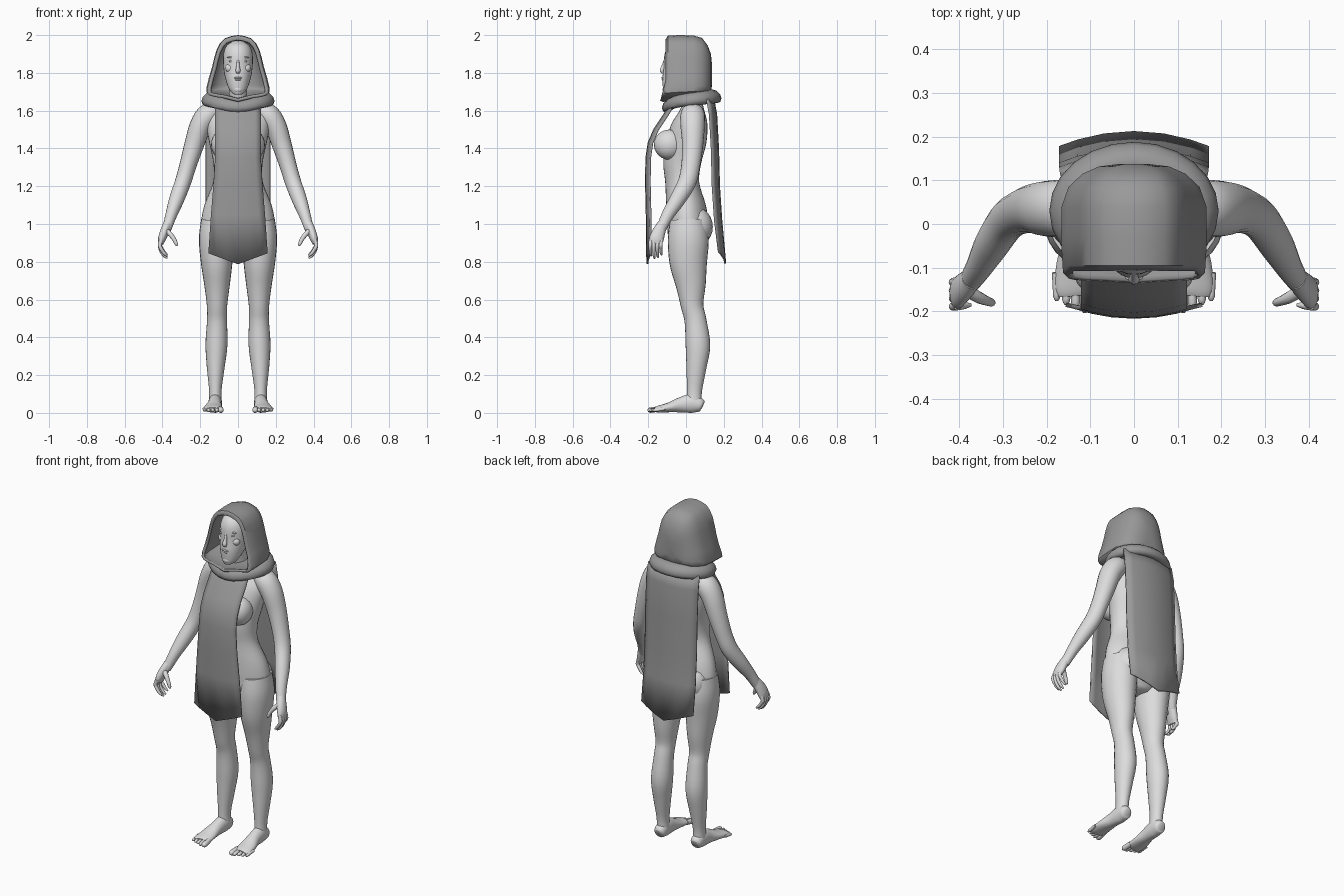
import bpy, bmesh, math
from mathutils import Vector


def material(name, v):
    m = bpy.data.materials.new(name)
    m.diffuse_color = (v, v, v, 1)
    return m


SKIN = material("pale grey skin", 0.72)
CLOTH = material("mid grey cloth", 0.32)


def finish(name, bm, mat, angle=60):
    bmesh.ops.recalc_face_normals(bm, faces=bm.faces[:])
    me = bpy.data.meshes.new(name)
    bm.to_mesh(me)
    bm.free()
    ob = bpy.data.objects.new(name, me)
    bpy.context.collection.objects.link(ob)
    me.materials.append(mat)
    bpy.ops.object.select_all(action='DESELECT')
    bpy.context.view_layer.objects.active = ob
    ob.select_set(True)
    bpy.ops.object.shade_smooth_by_angle(angle=math.radians(angle))
    return ob


def spline(rows, steps):
    """Catmull-Rom through rows of numbers."""
    out = []
    for i in range(len(rows) - 1):
        p0, p1, p2, p3 = (rows[max(0, min(len(rows) - 1, i + k))] for k in (-1, 0, 1, 2))
        for s in range(steps):
            t = s / steps
            out.append([0.5 * (2*b + (c - a)*t + (2*a - 5*b + 4*c - d)*t*t + (3*b - a - 3*c + d)*t**3)
                        for a, b, c, d in zip(p0, p1, p2, p3)])
    return out + [list(rows[-1])]


def skin_rings(bm, rings, caps=(True, True)):
    vs = [[bm.verts.new(p) for p in r] for r in rings]
    n = len(vs[0])
    for a, b in zip(vs, vs[1:]):
        for i in range(n):
            bm.faces.new((a[i], a[(i+1) % n], b[(i+1) % n], b[i]))
    if caps[0]:
        bm.faces.new(vs[0])
    if caps[1]:
        bm.faces.new(vs[-1])


def tube(name, rows, mat=SKIN, n=20, steps=4, flat=False):
    """Loft of ellipses; each row is x, y, z, radius across x, other radius."""
    rows = spline(rows, steps)
    rings = []
    for i, (x, y, z, rx, ry) in enumerate(rows):
        t = Vector(rows[min(i+1, len(rows)-1)][:3]) - Vector(rows[max(i-1, 0)][:3])
        t = Vector((0, 0, 1)) if flat else t.normalized()
        u = (Vector((1, 0, 0)) - t * t.x).normalized()
        v = t.cross(u)
        rings.append([Vector((x, y, z)) + u*rx*math.cos(a) + v*ry*math.sin(a)
                      for a in (2*math.pi*k/n for k in range(n))])
    bm = bmesh.new()
    skin_rings(bm, rings)
    return finish(name, bm, mat)


def ball(name, loc, size, mat=SKIN, seg=16):
    bm = bmesh.new()
    bmesh.ops.create_uvsphere(bm, u_segments=seg, v_segments=seg // 2 + 2, radius=1)
    for v in bm.verts:
        v.co = Vector([c * s + l for c, s, l in zip(v.co, size, loc)])
    return finish(name, bm, mat)


# Torso, neck and head
tube("torso", [(0, .02, .86, .06, .06), (0, .015, .92, .175, .105), (0, .01, 1.0, .195, .11),
               (0, 0, 1.1, .178, .105), (0, -.02, 1.22, .132, .09), (0, -.02, 1.32, .13, .1),
               (0, .0, 1.43, .152, .108), (0, .018, 1.53, .168, .095), (0, .03, 1.59, .155, .07),
               (0, .035, 1.64, .085, .052), (0, .03, 1.67, .05, .048)], n=32, flat=True)
tube("neck", [(0, .035, 1.6, .06, .055), (0, .01, 1.68, .048, .05), (0, -.01, 1.76, .048, .055)], flat=True)
tube("head", [(0, -.095, 1.685, .015, .015), (0, -.085, 1.692, .03, .032), (0, -.07, 1.72, .05, .052),
              (0, -.045, 1.77, .067, .08), (0, -.03, 1.83, .077, .088), (0, -.025, 1.9, .077, .088),
              (0, -.02, 1.945, .06, .07), (0, -.015, 1.968, .025, .03)], n=28, flat=True)

# Face details
tube("nose", [(0, -.112, 1.868, .006, .006), (0, -.12, 1.835, .009, .01),
              (0, -.127, 1.812, .013, .012), (0, -.12, 1.8, .009, .007)], n=12)
ball("upper_lip", (0, -.122, 1.774, ), (.021, .009, .005))
ball("lower_lip", (0, -.12, 1.764), (.018, .009, .006))
ball("chin", (0, -.105, 1.712), (.026, .019, .02))

for s, side in ((1, "left"), (-1, "right")):
    ball("eye_" + side, (s*.033, -.102, 1.862), (.016, .007, .006))
    ball("brow_" + side, (s*.034, -.099, 1.882), (.024, .009, .005))
    ball("cheek_" + side, (s*.042, -.083, 1.825), (.026, .022, .024))
    ball("breast_" + side, (s*.075, -.088, 1.42), (.068, .082, .08), seg=20)
    ball("buttock_" + side, (s*.085, .05, .985), (.092, .092, .105), seg=20)

    # Leg from hip to ankle
    tube("leg_" + side, [(s*.11, .01, 1.02, .085, .095), (s*.115, .012, .92, .092, .108),
                         (s*.113, .012, .8, .084, .1), (s*.111, .025, .68, .068, .08),
                         (s*.111, .032, .57, .054, .06), (s*.111, .05, .49, .053, .058),
                         (s*.114, .063, .36, .058, .065), (s*.118, .055, .24, .047, .053),
                         (s*.12, .045, .12, .033, .04), (s*.12, .043, .05, .035, .04)], n=24)
    # Foot and toes
    tube("foot_" + side, [(s*.12, .09, .038, .018, .02), (s*.12, .078, .042, .033, .036),
                          (s*.121, .03, .05, .036, .05), (s*.124, -.03, .042, .037, .04),
                          (s*.13, -.09, .029, .047, .026), (s*.132, -.145, .02, .05, .018),
                          (s*.131, -.162, .017, .044, .013)])
    for k in range(5):
        r = .0155 if k == 0 else .0115 - k * .0006
        x = .091 + k * .0215
        y = -.178 + max(0, k - 1) * .009
        tube(f"toe_{side}_{k+1}", [(s*(x+.003), y+.04, .022, r*.9, r*.9), (s*x, y, .016, r, r),
                                   (s*x, y-.016, .014, r*.9, r*.9), (s*x, y-.025, .012, r*.4, r*.4)], n=10, steps=2)

    # Arm from shoulder to wrist
    tube("arm_" + side, [(s*.105, .035, 1.605, .035, .045), (s*.155, .035, 1.58, .06, .064),
                         (s*.198, .035, 1.52, .058, .064), (s*.232, .035, 1.42, .052, .056),
                         (s*.265, .025, 1.31, .045, .05), (s*.292, .005, 1.22, .043, .048),
                         (s*.325, -.045, 1.13, .04, .042), (s*.353, -.095, 1.05, .031, .033),
                         (s*.372, -.125, .99, .026, .028), (s*.38, -.135, .97, .024, .028)])
    # Palm, curled fingers and thumb
    tube("palm_" + side, [(s*.372, -.125, 1.0, .024, .026), (s*.388, -.142, .962, .024, .034),
                          (s*.402, -.156, .922, .021, .038), (s*.408, -.16, .895, .013, .034)], n=16)
    for k in range(4):
        y = -.187 + k * .0185
        d = (.012, 0, .004, .018)[k]
        tube(f"finger_{side}_{k+1}", [(s*.405, y, .918, .011, .01), (s*.414, y-.002, .888, .0105, .01),
                                      (s*.406, y-.002, .855+d, .0095, .009), (s*.389, y, .831+d, .0085, .008),
                                      (s*.374, y+.002, .819+d, .004, .004)], n=10, steps=3)
    tube("thumb_" + side, [(s*.385, -.15, .968, .015, .016), (s*.358, -.167, .945, .013, .014),
                           (s*.338, -.176, .918, .011, .011), (s*.326, -.18, .893, .009, .009),
                           (s*.323, -.181, .884, .004, .004)], n=12, steps=3)


def thicken(ob, t):
    m = ob.modifiers.new("thickness", 'SOLIDIFY')
    m.thickness = t
    m.offset = -1
    return ob


# Hood: arched sections from the face opening to the back
HALF = [(0, 1), (.42, .95), (.67, .78), (.82, .5), (1, .17), (.92, .06), (.5, .02), (0, -.04)]
LOOP = spline(HALF, 2)
LOOP = LOOP + [(-x, z) for x, z in LOOP[-2:0:-1]]
hood_rows = [  # y, half width, bottom, top
    (-.108, .15, 1.665, 1.978), (-.095, .163, 1.66, 1.998), (-.03, .167, 1.665, 2.0),
    (.04, .166, 1.67, 1.998), (.085, .15, 1.68, 1.985), (.115, .118, 1.69, 1.945),
    (.132, .08, 1.705, 1.9), (.138, .03, 1.74, 1.84)]
bm = bmesh.new()
skin_rings(bm, [[Vector((x*w, y - (.025 * max(0, .3 - z) / .3 if y < 0 else 0), b + z*(t - b)))
                 for x, z in LOOP] for y, w, b, t in hood_rows], caps=(False, True))
thicken(finish("hood", bm, CLOTH, 40), .014)

# Rolled collar, dipping to a point at the front
rings = []
N = 24
for i in range(N + 1):
    a = 2 * math.pi * i / N
    c, s = math.cos(a), math.sin(a)
    dip = .022 * max(0, -s) ** 4
    ctr = Vector((.158 * c, .03 + .122 * s, 1.662 + .014 * s - dip))
    out = Vector((c, s, 0))
    rings.append([ctr + out * .036 * math.cos(b) + Vector((0, 0, .034 * math.sin(b) - .012 * math.cos(b)))
                  for b in (2 * math.pi * k / 10 for k in range(10))])
bm = bmesh.new()
skin_rings(bm, rings, caps=(False, False))
bmesh.ops.remove_doubles(bm, verts=bm.verts[:], dist=1e-5)
finish("collar", bm, CLOTH, 50)


# Hanging cloth panels with pointed hems
def panel(name, rows, sag, point):
    bm = bmesh.new()
    cols = [-1, -.75, -.4, 0, .4, .75, 1]
    grid = []
    for i, (y, z, w) in enumerate(rows):
        drop = point if i == len(rows) - 1 else 0
        grid.append([bm.verts.new((c*w, y + sag*c*c, z - drop*(1 - abs(c)))) for c in cols])
    for a, b in zip(grid, grid[1:]):
        for k in range(len(cols) - 1):
            bm.faces.new((a[k], a[k+1], b[k+1], b[k]))
    ob = thicken(finish(name, bm, CLOTH, 35), .01)
    ob.modifiers["thickness"].offset = 0


panel("front_panel", [(-.075, 1.65, .118), (-.115, 1.58, .12), (-.168, 1.5, .12), (-.198, 1.43, .12),
                      (-.21, 1.35, .12), (-.212, 1.22, .128), (-.208, 1.05, .142), (-.205, .845, .156)],
      .02, .058)
panel("back_panel", [(.145, 1.66, .168), (.16, 1.58, .17), (.17, 1.4, .17), (.175, 1.2, .17),
                     (.187, 1.02, .17), (.208, .85, .17)], -.034, .06)
